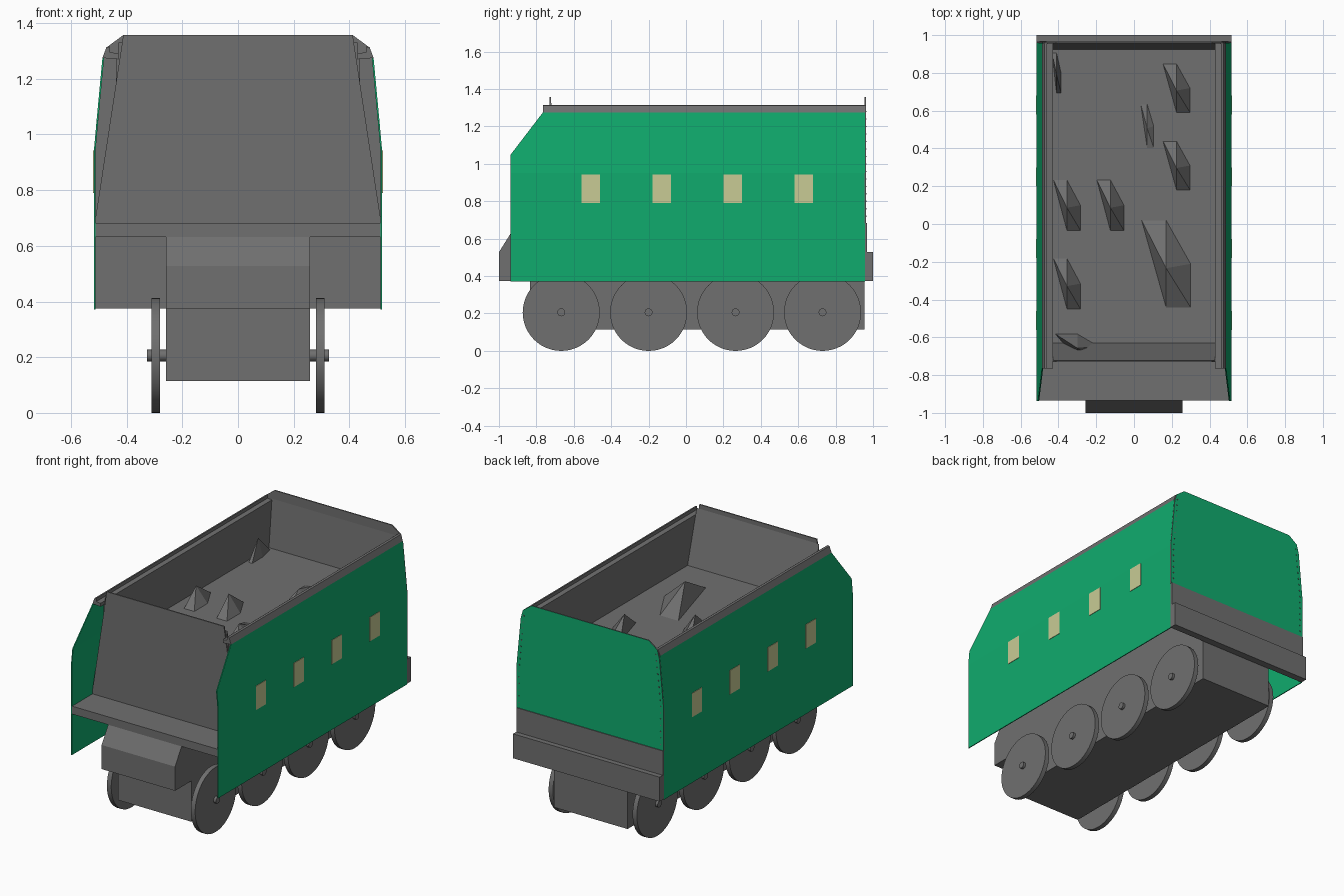
import bpy, bmesh, math
from mathutils import Vector

if "Cube" in bpy.data.objects:
    bpy.data.objects.remove(bpy.data.objects["Cube"])


def make_mat(name, col):
    m = bpy.data.materials.new(name)
    m.diffuse_color = (*col, 1)
    m.use_nodes = True
    m.node_tree.nodes["Principled BSDF"].inputs["Base Color"].default_value = m.diffuse_color
    return m


GREY = make_mat("dark grey", (0.16, 0.16, 0.16))
GREEN = make_mat("green", (0.005, 0.41, 0.155))
CREAM = make_mat("pale yellow", (0.58, 0.60, 0.30))


def finish(bm, name, *mats):
    bmesh.ops.recalc_face_normals(bm, faces=bm.faces)
    me = bpy.data.meshes.new(name)
    bm.to_mesh(me)
    bm.free()
    for m in mats:
        me.materials.append(m)
    ob = bpy.data.objects.new(name, me)
    bpy.context.collection.objects.link(ob)
    return ob


def prism(name, pts, axis, a, b, *mats):
    """Extrude a 2D outline along an axis from a to b."""
    def place(p, t):
        return (t, p[0], p[1]) if axis == "x" else (p[0], t, p[1])
    bm = bmesh.new()
    lo = [bm.verts.new(place(p, a)) for p in pts]
    hi = [bm.verts.new(place(p, b)) for p in pts]
    n = len(pts)
    bm.faces.new(lo)
    bm.faces.new(hi)
    for i in range(n):
        bm.faces.new((lo[i], lo[(i + 1) % n], hi[(i + 1) % n], hi[i]))
    return finish(bm, name, *mats)


def box(name, x0, x1, y0, y1, z0, z1, mat=GREY):
    return prism(name, [(y0, z0), (y1, z0), (y1, z1), (y0, z1)], "x", x0, x1, mat)


def disc(name, x, y, z, r, depth, n):
    pts = [(y + r * math.cos(2 * math.pi * i / n), z + r * math.sin(2 * math.pi * i / n))
           for i in range(n)]
    ob = prism(name, pts, "x", x - depth / 2, x + depth / 2, GREY)
    for p in ob.data.polygons:
        p.use_smooth = len(p.vertices) == 4
    for e in ob.data.edges:   # keep the rim edges crisp
        a, b = (ob.data.vertices[i].co for i in e.vertices)
        e.use_edge_sharp = abs(a.x - b.x) < 1e-6
    return ob


# Underframe, deck and buffers
box("underframe", -0.258, 0.258, -0.835, 0.955, 0.115, 0.64)
box("deck", -0.513, 0.513, -0.935, 0.955, 0.632, 0.682)
prism("front_coupling_box", [(-1.0, 0.375), (-0.80, 0.375), (-0.80, 0.632),
                             (-0.935, 0.632), (-1.0, 0.528)], "x", -0.258, 0.258, GREY)
box("rear_bumper", -0.515, 0.515, 0.955, 1.0, 0.375, 0.53)
box("rear_sill", -0.515, 0.515, 0.95, 0.968, 0.53, 0.684)

# Wheels and axles
for y in (-0.667, -0.2, 0.265, 0.73):
    for s in (-1, 1):
        disc("wheel", s * 0.295, y, 0.206, 0.206, 0.03, 48)
    disc("axle", 0, y, 0.206, 0.021, 0.652, 16)

# Rear wall: green outside, grey inside
half = [(0.517, 0.68), (0.517, 0.95), (0.487, 1.26), (0.472, 1.313), (0.412, 1.357)]
outline = half + [(-x, z) for x, z in reversed(half)]
rear = prism("rear_wall", outline, "y", 0.955, 0.963, GREY, GREEN)
for p in rear.data.polygons:
    p.material_index = 1 if p.normal.y > 0.5 else 0

# Front wall, tapering upwards
prism("front_wall", [(-0.515, 0.68), (0.515, 0.68), (0.412, 1.357), (-0.412, 1.357)],
      "y", -0.73, -0.722, GREY)

# Coal bed with sloping ends
prism("coal_bed", [(-0.722, 0.9), (-0.722, 1.33), (-0.63, 1.0), (0.925, 1.0),
                   (0.955, 1.3), (0.955, 0.9)], "x", -0.43, 0.43, GREY)

for s in (-1, 1):
    # Side panel, leaning in at the top with a cut front corner
    bm = bmesh.new()
    rows = []
    for x, z, y0 in ((0.517, 0.372, -0.937), (0.517, 0.95, -0.937),
                     (0.508, 1.05, -0.937), (0.487, 1.275, -0.765)):
        row = []
        for inset in (0, 0.006):
            for y in (y0, 0.957):
                row.append(bm.verts.new((s * (x - inset), y, z)))
        rows.append(row)
    for a, b in zip(rows, rows[1:]):
        for i, j in ((0, 1), (1, 3), (3, 2), (2, 0)):
            bm.faces.new((a[i], a[j], b[j], b[i]))
    for r in (rows[0], rows[-1]):
        bm.faces.new((r[0], r[1], r[3], r[2]))
    finish(bm, "side_panel", GREEN)

    # Top rail and hopper lining
    rail = [(0.43, 1.27), (0.43, 1.292), (0.46, 1.295), (0.46, 1.316),
            (0.473, 1.313), (0.487, 1.275)]
    prism("top_rail", [(s * x, z) for x, z in rail], "y", -0.765, 0.955, GREY)
    box("hopper_lining", s * 0.43, s * 0.438, -0.722, 0.955, 0.9, 1.28)

    # Windows
    for y in (-0.51, -0.13, 0.25, 0.63):
        box("window", s * 0.515, s * 0.520, y - 0.05, y + 0.05, 0.79, 0.942, CREAM)

    # Rivets along the rear wall edge
    for i in range(15):
        z = 0.72 + i * 0.04
        x = s * (0.497 - max(0, z - 0.95) * 0.097)
        box("rivet", x - 0.003, x + 0.003, 0.962, 0.966, z - 0.003, z + 0.003)

# Faceted coal lumps: centre x, y, width, length, height
base = [(-0.5, 0.5), (0, 0.5), (0.5, 0), (0.5, -0.5), (0, -0.5)]
for cx, cy, w, l, h in ((-0.355, 0.10, 0.15, 0.28, 0.10), (-0.125, 0.10, 0.15, 0.28, 0.11),
                        (0.17, -0.21, 0.27, 0.48, 0.12), (-0.355, -0.315, 0.15, 0.28, 0.10),
                        (0.225, 0.31, 0.15, 0.27, 0.10), (0.225, 0.72, 0.15, 0.27, 0.10),
                        (0.07, 0.52, 0.08, 0.27, 0.03), (-0.41, 0.80, 0.05, 0.22, 0.12),
                        (-0.30, -0.65, 0.24, 0.14, 0.16)):
    bm = bmesh.new()
    ring = [bm.verts.new((cx + u * w, cy + v * l, 0.995)) for u, v in base]
    top = bm.verts.new(Vector((cx, cy - 0.05 * l, 1.0 + h)))
    bm.faces.new(ring)
    for i in range(5):
        bm.faces.new((ring[i], ring[(i + 1) % 5], top))
    finish(bm, "coal_lump", GREY)
